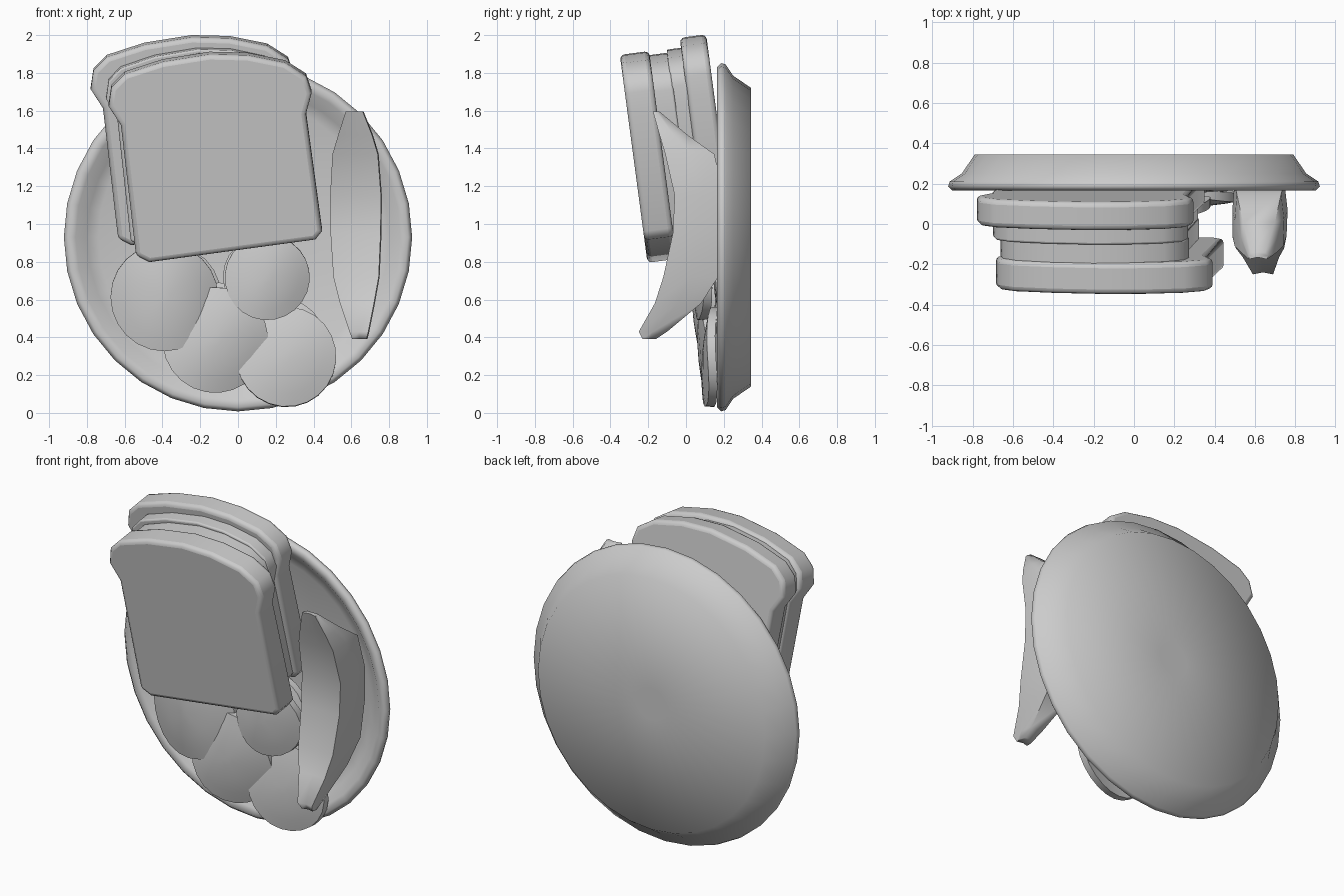
import bpy, bmesh, math
from mathutils import Vector, Matrix

if "Cube" in bpy.data.objects:
    bpy.data.objects.remove(bpy.data.objects["Cube"])


def make(name, bm, angle=40, bevel=0):
    bmesh.ops.recalc_face_normals(bm, faces=bm.faces)
    me = bpy.data.meshes.new(name)
    bm.to_mesh(me)
    bm.free()
    ob = bpy.data.objects.new(name, me)
    bpy.context.collection.objects.link(ob)
    if bevel:
        m = ob.modifiers.new("soft_edge", 'BEVEL')
        m.width, m.segments, m.limit_method = bevel, 3, 'ANGLE'
        m.angle_limit = math.radians(50)
    bpy.ops.object.select_all(action='DESELECT')
    ob.select_set(True)
    bpy.context.view_layer.objects.active = ob
    bpy.ops.object.shade_smooth_by_angle(angle=math.radians(angle))
    return ob


def loft(bm, rings):
    loops = [[bm.verts.new(p) for p in r] for r in rings]
    n = len(loops[0])
    for a, b in zip(loops, loops[1:]):
        for i in range(n):
            j = (i + 1) % n
            bm.faces.new((a[i], a[j], b[j], b[i]))
    bm.faces.new(loops[0])
    bm.faces.new(loops[-1])


# Plate: lathe profile (radius, y) around the y axis
profile = [(0.10, 0.345), (0.79, 0.345), (0.855, 0.25), (0.915, 0.21), (0.922, 0.185),
           (0.90, 0.165), (0.86, 0.175), (0.80, 0.225), (0.74, 0.25), (0.10, 0.25)]
bm = bmesh.new()
loft(bm, [[(r * math.cos(t), y, 0.93 + r * math.sin(t))
           for t in (2 * math.pi * i / 32 for i in range(32))] for r, y in profile])
make("plate", bm, 85)

# Sandwich: one bread outline (x, z), leaning back with its top forward
bread = [(-0.54, 0.83), (-0.62, 1.52), (-0.685, 1.62), (-0.67, 1.72), (-0.60, 1.79),
         (-0.40, 1.855), (-0.15, 1.895), (0.05, 1.89), (0.25, 1.85), (0.36, 1.78),
         (0.39, 1.69), (0.36, 1.58), (0.445, 0.96), (0.41, 0.915), (-0.47, 0.795)]
LEAN = 0.133


def slab(name, y_top, thick, dx=0, dz=0, sx=1, sz=1, bevel=0.025):
    bm = bmesh.new()
    rings = []
    for t in (0, thick):
        rings.append([(-0.12 + (x + 0.12) * sx + dx,
                       y_top + t + LEAN * (1.87 - z),
                       1.35 + (z - 1.35) * sz + dz + LEAN * t) for x, z in bread])
    loft(bm, rings)
    make(name, bm, 85, bevel)


slab("front_bread", -0.347, 0.155)
slab("ham_slice", -0.20, 0.11, -0.05, 0.025, 0.87, 0.95, 0.01)
slab("cheese_slice", -0.10, 0.085, -0.07, 0.055, 0.90, 0.95, 0.01)
slab("back_bread", -0.03, 0.14, -0.095, 0.09)

# Pickle spear: sections (z, x left, x right, front y, back y)
sections = [(0.39, 0.605, 0.68, -0.23, -0.16), (0.43, 0.59, 0.69, -0.25, -0.10),
            (0.58, 0.54, 0.72, -0.165, 0.08), (0.72, 0.505, 0.745, -0.12, 0.17),
            (0.95, 0.49, 0.755, -0.07, 0.20), (1.15, 0.488, 0.757, -0.06, 0.20),
            (1.37, 0.50, 0.74, -0.11, 0.15), (1.47, 0.53, 0.71, -0.14, 0.01),
            (1.595, 0.57, 0.66, -0.175, -0.14)]
bm = bmesh.new()
loft(bm, [[(a, f, z), ((a + b) / 2, f + 0.01, z), (b, f, z),
           (b + 0.005, (f + k) / 2, z), (b - 0.01, k, z), (a + 0.01, k, z),
           (a, (f + k) / 2, z)] for z, a, b, f, k in sections])
make("pickle_spear", bm, 65)


# Potato chips: curved discs with a bent saddle shape
def chip(name, x, y, z, r, turn, tilt, dome):
    bm = bmesh.new()
    mat = (Matrix.Translation((x, y, z)) @ Matrix.Rotation(math.radians(tilt), 4, 'X')
           @ Matrix.Rotation(math.radians(turn), 4, 'Y'))
    rings = []
    for side, radii in ((0, (0.12, 0.45, 0.75, 1)), (0.045, (1, 0.75, 0.45, 0.12))):
        for k in radii:
            ring = []
            for i in range(24):
                t = 2 * math.pi * i / 24
                u, v = k * r * math.cos(t), k * r * math.sin(t)
                ring.append(mat @ Vector((u, side + dome * (u * u + 0.3 * v * v), v)))
            rings.append(ring)
    loft(bm, rings)
    make(name, bm, 50)


chip("chip_bottom_right", 0.255, 0.085, 0.30, 0.265, 50, -4, 0.7)
chip("chip_bottom_middle", -0.12, 0.06, 0.385, 0.28, 40, 1, 0.9)
chip("chip_left", -0.39, 0.03, 0.61, 0.285, 0, 2, 1.2)
chip("chip_right", 0.155, 0.03, 0.715, 0.225, 20, 2, 1.2)

# Bed of chips hidden underneath
for i, (x, z, r) in enumerate([(-0.36, 0.62, 0.27), (-0.10, 0.42, 0.27),
                               (0.22, 0.36, 0.25), (0.14, 0.72, 0.22)]):
    chip("lower_chip_%d" % i, x, 0.145, z, r, 30 * i, 0, 0.8)
